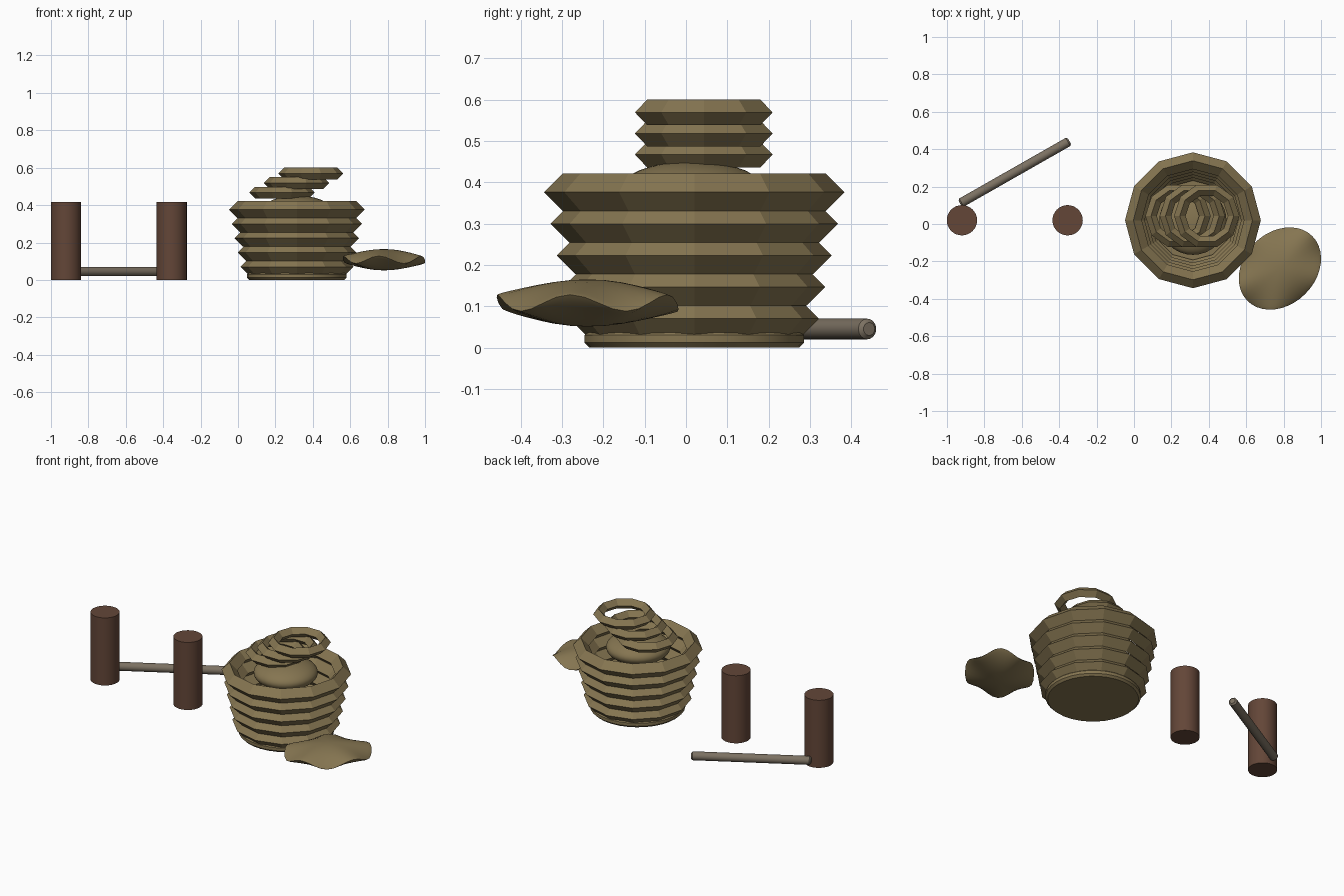
import bpy, bmesh
from math import sin, cos, pi, radians, atan2, sqrt
from mathutils import Vector

if "Cube" in bpy.data.objects:
    bpy.data.objects.remove(bpy.data.objects["Cube"])


def material(name, color):
    m = bpy.data.materials.new(name)
    m.use_nodes = True
    m.diffuse_color = (*color, 1)
    m.node_tree.nodes["Principled BSDF"].inputs["Base Color"].default_value = (*color, 1)
    return m


STRAW = material("straw", (0.235, 0.178, 0.082))
BARK = material("dark wood", (0.125, 0.061, 0.039))
ASH = material("grey wood", (0.20, 0.165, 0.122))


def finish(name, mat, smooth=True):
    ob = bpy.context.object
    ob.name = name
    ob.data.materials.append(mat)
    if smooth:
        bpy.ops.object.shade_smooth_by_angle(angle=radians(35))
    return ob


def ring(name, loc, major, minor, sides):
    bpy.ops.mesh.primitive_torus_add(major_segments=sides, minor_segments=4,
                                     major_radius=major, minor_radius=minor, location=loc)
    bpy.ops.object.shade_flat()
    return finish(name, STRAW, False)


def cylinder(name, loc, radius, depth, mat, bevel=0, sides=32):
    bpy.ops.mesh.primitive_cylinder_add(vertices=sides, radius=radius, depth=depth, location=loc)
    ob = finish(name, mat)
    if bevel:
        mod = ob.modifiers.new("Bevel", 'BEVEL')
        mod.width = bevel
        mod.segments = 1
        mod.limit_method = 'ANGLE'
    return ob


# Upright posts
for side, x in (("right", -0.92), ("left", -0.355)):
    cylinder("post_" + side, (x, 0.02, 0.208), 0.081, 0.416, BARK)

# Rod lying on the ground behind the posts
a, b = Vector((-0.93, 0.11, 0.045)), Vector((-0.345, 0.443, 0.045))
rod = cylinder("rod", (a + b) / 2, 0.025, (b - a).length, ASH, 0.009, 16)
rod.rotation_euler = (b - a).to_track_quat('Z', 'Y').to_euler()

# Basket: floor and widening stack of coils
CX, CY = 0.315, 0.02
cylinder("basket_floor", (CX, CY, 0.021), 0.266, 0.042, STRAW, 0.012)
for i in range(5):
    ring(f"basket_coil_{i + 1}", (CX, CY, 0.07 + 0.0765 * i), 0.257 + 0.0153 * i, 0.045, 12)

# Rounded bundle inside the basket
bpy.ops.mesh.primitive_uv_sphere_add(segments=32, ring_count=16, radius=1, location=(CX, CY - 0.005, 0.376))
bpy.context.object.scale = (0.18, 0.18, 0.075)
finish("bundle", STRAW)

# Loose loops stepping up to one side
for i in range(3):
    ring(f"loose_loop_{i + 1}", (0.235 + 0.077 * i, 0.043, 0.467 + 0.051 * i), 0.144, 0.031, 10)

# Flat pad with a wavy sharp rim
bpy.ops.mesh.primitive_uv_sphere_add(segments=40, ring_count=16, radius=1, location=(0.78, -0.238, 0.108))
pad = finish("pad", STRAW, False)
turn = pi / 4
for v in pad.data.vertices:
    x, y, z = v.co
    r = min(1, sqrt(x * x + y * y))
    t = atan2(y, x)
    wave = 0.02 * r ** 4 * sin(5 * t)
    u, w = 0.245 * r * cos(t - turn), 0.192 * r * sin(t - turn)
    lens = (1 - r * r) ** 0.85 * 0.057
    v.co = (u * cos(turn) - w * sin(turn), u * sin(turn) + w * cos(turn),
            (lens if z > 0 else -lens) - wave)
bpy.ops.object.shade_smooth_by_angle(angle=radians(35))
